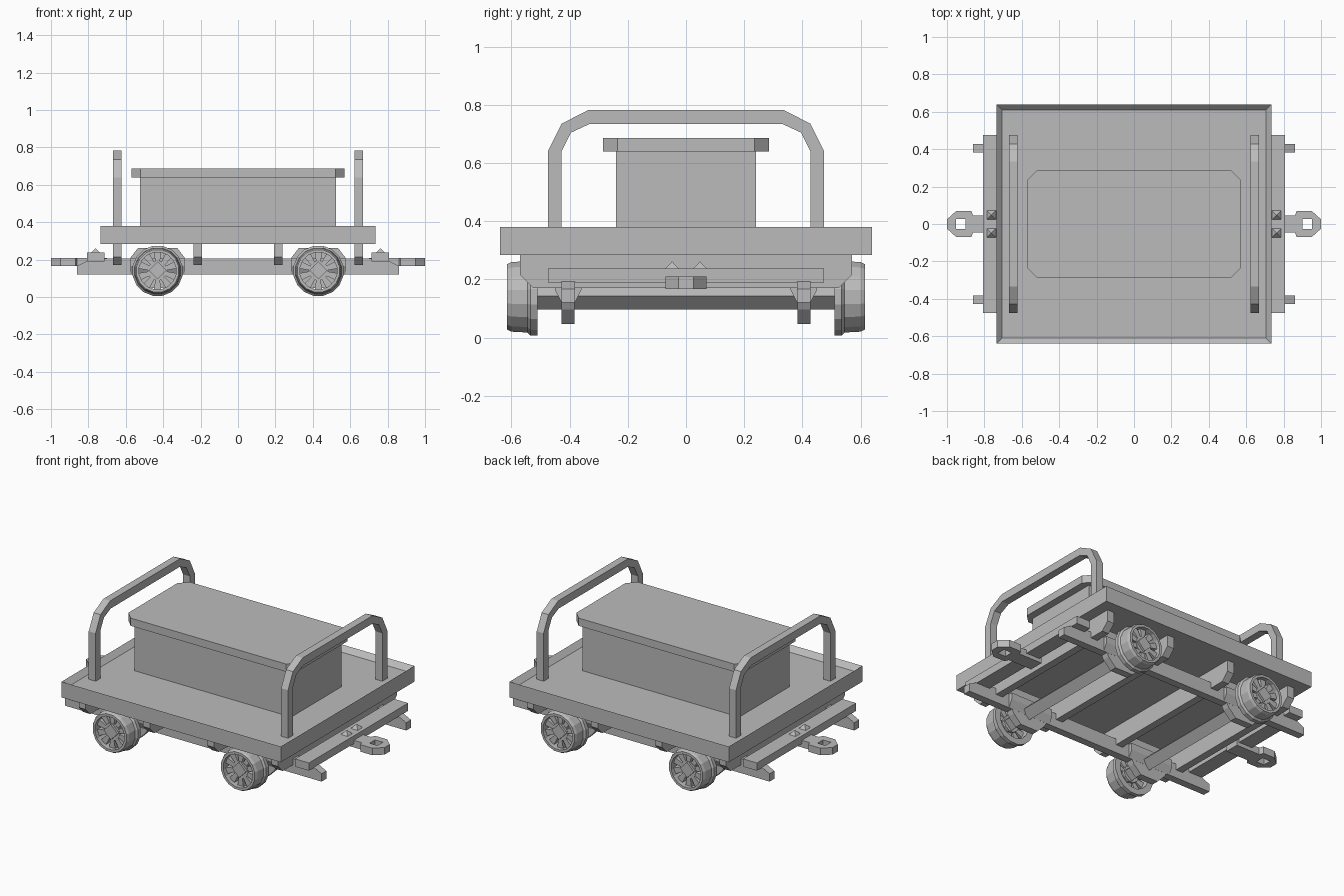
import bpy, bmesh, math
from mathutils import Matrix, Vector

if "Cube" in bpy.data.objects:
    bpy.data.objects.remove(bpy.data.objects["Cube"])

grey = bpy.data.materials.new("plain grey")
grey.use_nodes = True
grey.diffuse_color = (0.5, 0.5, 0.5, 1)
grey.node_tree.nodes["Principled BSDF"].inputs["Base Color"].default_value = (0.5, 0.5, 0.5, 1)


def finish(name, bm):
    bmesh.ops.recalc_face_normals(bm, faces=bm.faces)
    mesh = bpy.data.meshes.new(name)
    bm.to_mesh(mesh)
    bm.free()
    mesh.materials.append(grey)
    obj = bpy.data.objects.new(name, mesh)
    bpy.context.collection.objects.link(obj)
    return obj


def place(axis, u, v, w):
    """Put outline point (u, v) at depth w along the given axis."""
    return {"x": (w, u, v), "y": (u, w, v), "z": (u, v, w)}[axis]


def prism(name, outline, axis, lo, hi):
    bm = bmesh.new()
    ends = [[bm.verts.new(place(axis, u, v, w)) for u, v in outline] for w in (lo, hi)]
    for ring in ends:
        bm.faces.new(ring)
    n = len(outline)
    for i in range(n):
        j = (i + 1) % n
        bm.faces.new((ends[0][i], ends[0][j], ends[1][j], ends[1][i]))
    return finish(name, bm)


def band(name, outer, inner, axis, lo, hi, closed=True):
    """Extruded strip between two matching outlines."""
    bm = bmesh.new()
    rings = [[bm.verts.new(place(axis, u, v, w)) for u, v in line]
             for line, w in ((outer, lo), (outer, hi), (inner, hi), (inner, lo))]
    n = len(outer)
    for i in range(n if closed else n - 1):
        j = (i + 1) % n
        for a in range(4):
            b = (a + 1) % 4
            bm.faces.new((rings[a][i], rings[a][j], rings[b][j], rings[b][i]))
    if not closed:
        for i in (0, n - 1):
            bm.faces.new([r[i] for r in rings])
    return finish(name, bm)


def box(name, x0, x1, y0, y1, z0, z1):
    return prism(name, [(x0, y0), (x1, y0), (x1, y1), (x0, y1)], "z", z0, z1)


def mirrored(half):
    """Complete a half outline by reflecting it in u."""
    return half + [(-u, v) for u, v in reversed(half)]


# Deck tray with a raised rim
bm = bmesh.new()
bmesh.ops.create_cube(bm, size=1)
for v in bm.verts:
    v.co = (v.co.x * 1.47, v.co.y * 1.28, 0.332 + v.co.z * 0.095)
top = max(bm.faces, key=lambda f: f.calc_center_median().z)
bmesh.ops.inset_region(bm, faces=[top], thickness=0.043)
bmesh.ops.translate(bm, verts=top.verts, vec=(0, 0, -0.03))
finish("deck", bm)

# Chest and its clipped-corner lid
box("chest", -0.525, 0.525, -0.24, 0.24, 0.345, 0.645)
prism("chest_lid", mirrored([(0.52, -0.285), (0.57, -0.235), (0.57, 0.235), (0.52, 0.285)]),
      "z", 0.64, 0.687)

# Cross beams with sloping ends
for x in (-0.645, -0.215, 0.215, 0.645):
    prism("cross_beam", mirrored([(0.525, 0.17), (0.57, 0.215), (0.57, 0.287)]),
          "x", x - 0.023, x + 0.023)

# Long side beams, hanging brackets and gussets
for sy in (-1, 1):
    y = sy * 0.405
    prism("side_beam", mirrored([(0.86, 0.12), (0.86, 0.167), (0.78, 0.207)]),
          "y", y - 0.023, y + 0.023)
    for x in (-0.43, 0.43):
        half = [(0.06, 0.047), (0.11, 0.097), (0.145, 0.16), (0.145, 0.21), (0.105, 0.262)]
        prism("axle_bracket", [(x + u, z) for u, z in mirrored(half)],
              "y", y - 0.0225, y + 0.0225)
        gusset = mirrored([(0.0225, 0.12), (0.046, 0.165), (0.046, 0.205)])
        prism("bracket_gusset", [(y + u, z) for u, z in gusset], "x", x - 0.145, x + 0.145)

# Handrail hoops
outer = mirrored([(0.475, 0.34), (0.475, 0.64), (0.428, 0.735), (0.335, 0.783)])
inner = mirrored([(0.428, 0.34), (0.428, 0.64), (0.395, 0.705), (0.33, 0.735)])
for x in (-0.645, 0.645):
    band("handrail", outer, inner, "x", x - 0.023, x + 0.023, closed=False)

# End beams with studs and couplings
for s in (-1, 1):
    box("end_beam", *sorted((s * 0.715, s * 0.808)), -0.475, 0.475, 0.19, 0.237)
    for y in (-0.048, 0.048):
        bm = bmesh.new()
        bmesh.ops.create_cone(bm, cap_ends=True, segments=4, radius1=0.034, radius2=0, depth=0.026,
                              matrix=Matrix.Translation((s * 0.762, y, 0.249))
                              @ Matrix.Rotation(math.pi / 4, 4, "Z"))
        finish("beam_stud", bm)
    box("coupling_stem", *sorted((s * 0.70, s * 0.865)), -0.045, 0.045, 0.167, 0.21)
    eye = [(0.86, 0.045), (0.87, 0.07), (0.95, 0.07), (1.0, 0.025),
           (1.0, -0.025), (0.95, -0.07), (0.87, -0.07), (0.86, -0.045)]
    hole = [(min(max(x, 0.9), 0.953), min(max(y, -0.026), 0.026)) for x, y in eye]
    hole[0], hole[1] = (0.9, 0.01), (0.9, 0.026)
    hole[2], hole[3] = (0.953, 0.026), (0.953, 0.01)
    hole[4:] = [(x, -y) for x, y in reversed(hole[:4])]
    band("coupling_eye", [(s * x, y) for x, y in eye], [(s * x, y) for x, y in hole],
         "z", 0.167, 0.21)

# Wheel rim profile: radius and distance from the centre line
RIM = [(0.136, 0.51), (0.136, 0.535), (0.125, 0.545), (0.122, 0.60), (0.115, 0.615),
       (0.1, 0.615), (0.1, 0.51)]
SIDES, SPOKES = 16, 10


def wheel(cx, s):
    bm = bmesh.new()
    rings = []
    for i in range(SIDES):
        a = math.tau * (i + 0.5) / SIDES
        rings.append([bm.verts.new((cx + r * math.cos(a), s * y, 0.14 + r * math.sin(a)))
                      for r, y in RIM])
    for i in range(SIDES):
        p, q = rings[i], rings[(i + 1) % SIDES]
        for k in range(len(RIM)):
            m = (k + 1) % len(RIM)
            bm.faces.new((p[k], q[k], q[m], p[m]))
    finish("wheel_rim", bm)
    # Tapered spokes
    for i in range(SPOKES):
        a = math.tau * i / SPOKES + math.pi / 2
        out = Vector((math.cos(a), math.sin(a)))
        side = Vector((-out.y, out.x))
        mid = Vector((cx, 0.14))
        outline = [mid + out * r + side * w
                   for r, w in ((0.02, -0.008), (0.103, -0.02), (0.103, 0.02), (0.02, 0.008))]
        prism("wheel_spoke", outline, "y", *sorted((s * 0.55, s * 0.59)))
    # Round hub behind the axle end
    hub = [(cx + 0.052 * math.cos(math.tau * i / SPOKES), 0.14 + 0.052 * math.sin(math.tau * i / SPOKES))
           for i in range(SPOKES)]
    prism("wheel_hub", hub, "y", *sorted((s * 0.535, s * 0.592)))


# Axles with a square section set on edge, and their wheels
for x in (-0.43, 0.43):
    prism("axle", [(x - 0.047, 0.143), (x, 0.096), (x + 0.047, 0.143), (x, 0.19)],
          "y", -0.605, 0.605)
    for s in (-1, 1):
        wheel(x, s)
